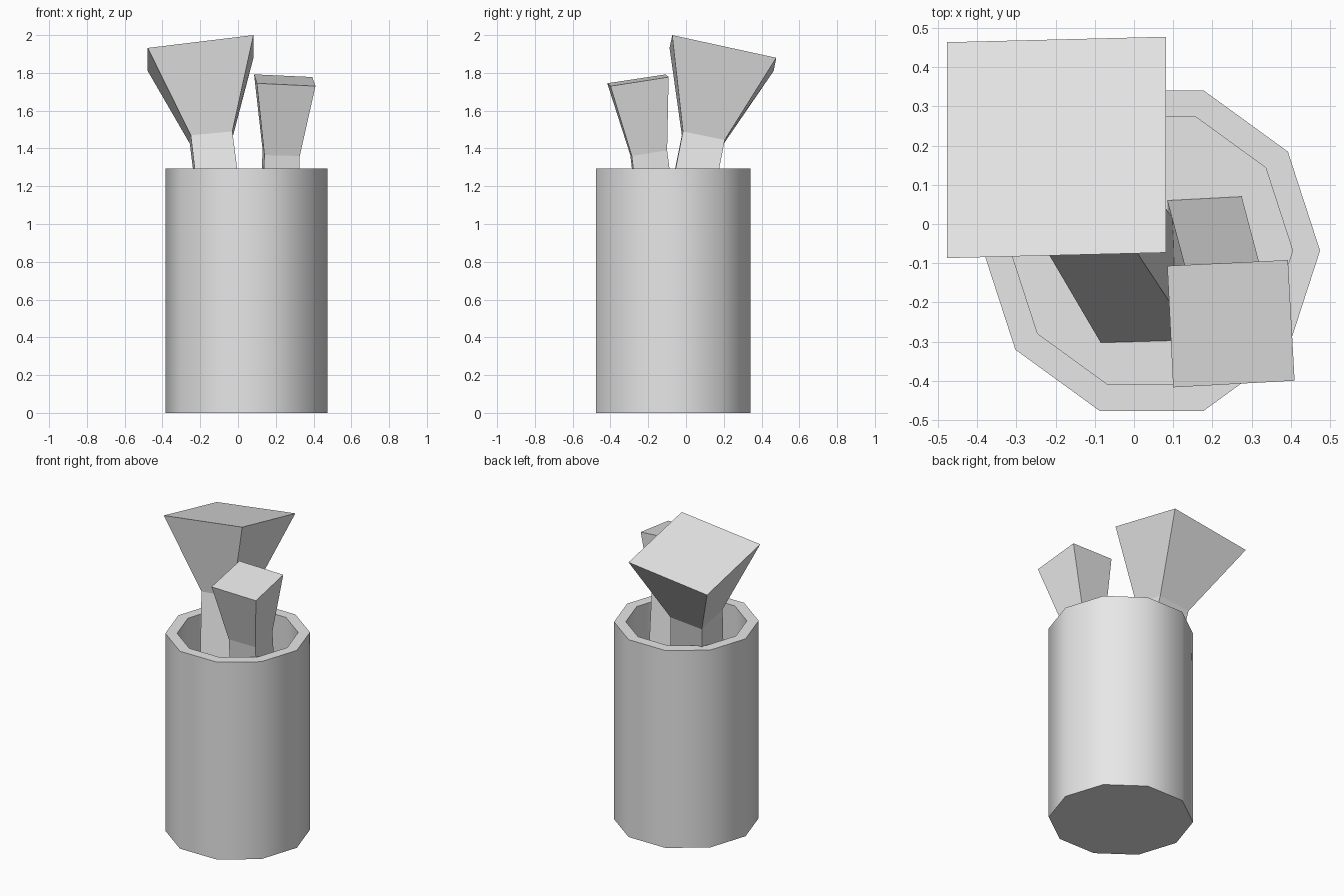
import bpy, bmesh, math

cube = bpy.data.objects.get("Cube")
if cube:
    bpy.data.objects.remove(cube, do_unlink=True)

# Single plain grey
grey = bpy.data.materials.new("plain_grey")
grey.use_nodes = True
grey.diffuse_color = (0.8, 0.8, 0.8, 1)
grey.node_tree.nodes["Principled BSDF"].inputs["Base Color"].default_value = (0.8, 0.8, 0.8, 1)


def finish(bm, name):
    bmesh.ops.recalc_face_normals(bm, faces=bm.faces[:])
    mesh = bpy.data.meshes.new(name)
    bm.to_mesh(mesh)
    bm.free()
    mesh.materials.append(grey)
    obj = bpy.data.objects.new(name, mesh)
    bpy.context.collection.objects.link(obj)
    return obj


def loft(name, rings):
    """Skin equal-length rings of points and cap both ends."""
    bm = bmesh.new()
    loops = [[bm.verts.new(p) for p in ring] for ring in rings]
    count = len(loops[0])
    for low, high in zip(loops, loops[1:]):
        for i in range(count):
            j = (i + 1) % count
            bm.faces.new((low[i], low[j], high[j], high[i]))
    bm.faces.new(loops[0][::-1])
    bm.faces.new(loops[-1])
    return finish(bm, name)


def cup_ring(radius, z, sides=10):
    step = math.tau / sides
    return [(0.045 + radius * math.cos(i * step),
             -0.068 + radius * math.sin(i * step), z) for i in range(sides)]


# Ten-sided hollow cup: outside wall, rim, inside wall, floor
cup = loft("cup", [cup_ring(r, z) for r, z in
                   ((0.43, 0), (0.43, 1.295), (0.36, 1.295), (0.36, 0.065))])
bpy.ops.object.select_all(action='DESELECT')
cup.select_set(True)
bpy.context.view_layer.objects.active = cup
bpy.ops.object.shade_smooth_by_angle(angle=math.radians(40))

# Flared tools: foot, neck and head rings
# (order: front left, front right, back right, back left as seen from the front)
loft("large_flared_tool", [
    [(-0.085, -0.303, 0.07), (0.155, -0.296, 0.07), (0.15, -0.06, 0.07), (-0.09, -0.067, 0.07)],
    [(-0.25, -0.022, 1.47), (-0.03, -0.016, 1.49), (-0.032, 0.205, 1.445), (-0.255, 0.2, 1.425)],
    [(-0.478, -0.087, 1.932), (0.082, -0.073, 2.0), (0.082, 0.478, 1.88), (-0.478, 0.464, 1.81)],
])
loft("small_flared_tool", [
    [(0.09, -0.14, 0.07), (0.28, -0.13, 0.07), (0.275, 0.07, 0.07), (0.085, 0.06, 0.07)],
    [(0.14, -0.295, 1.365), (0.327, -0.287, 1.36), (0.32, -0.1, 1.39), (0.13, -0.108, 1.395)],
    [(0.1, -0.417, 1.745), (0.41, -0.4, 1.73), (0.393, -0.092, 1.778), (0.085, -0.107, 1.792)],
])
